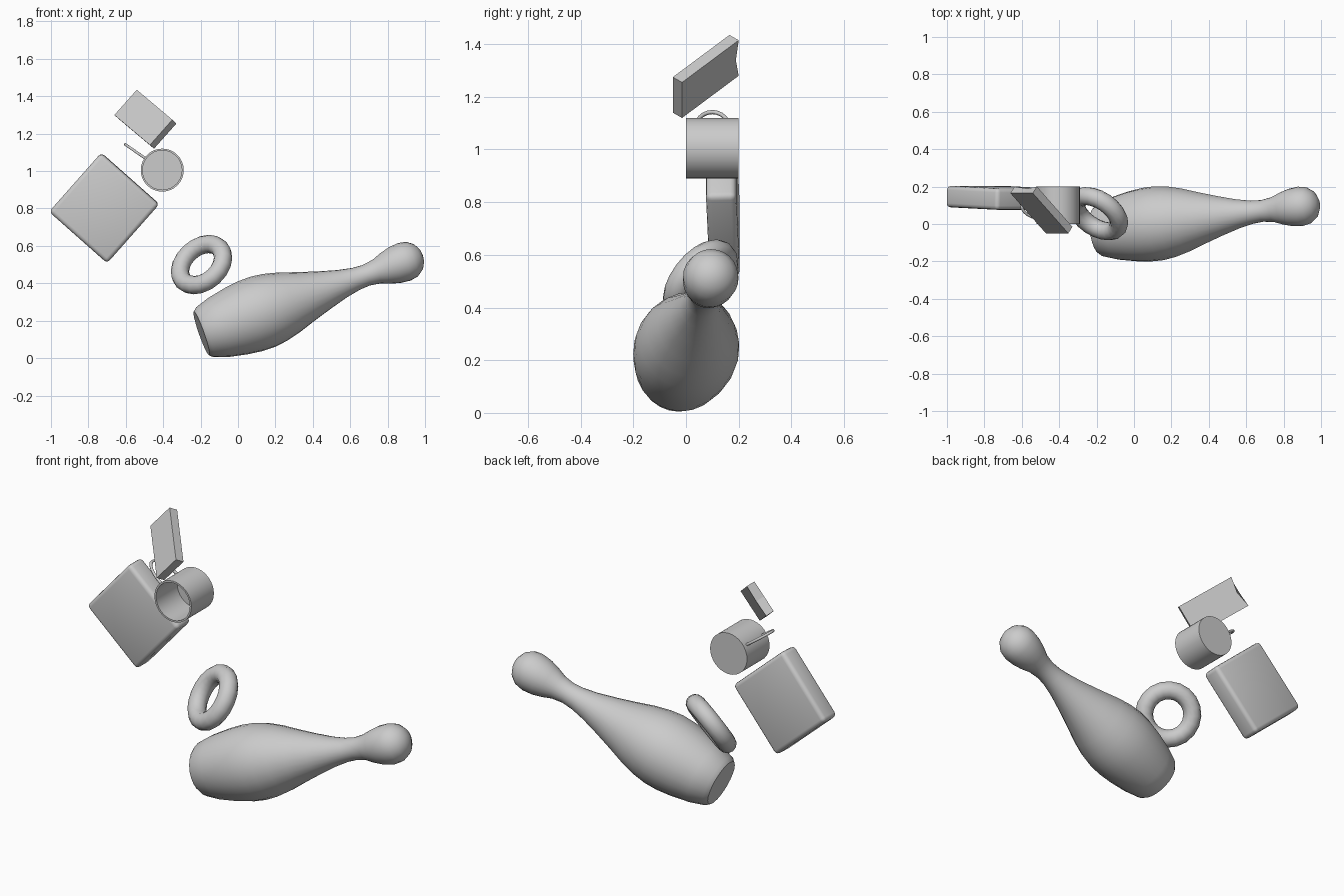
import bpy, bmesh, math
from mathutils import Vector, Matrix

if "Cube" in bpy.data.objects:
    bpy.data.objects.remove(bpy.data.objects["Cube"])


def make_object(name, bm, angle=None):
    bmesh.ops.recalc_face_normals(bm, faces=bm.faces)
    mesh = bpy.data.meshes.new(name)
    bm.to_mesh(mesh)
    bm.free()
    ob = bpy.data.objects.new(name, mesh)
    bpy.context.collection.objects.link(ob)
    if angle:
        bpy.ops.object.select_all(action='DESELECT')
        ob.select_set(True)
        bpy.context.view_layer.objects.active = ob
        bpy.ops.object.shade_smooth_by_angle(angle=math.radians(angle))
    return ob


def lathe(name, profile, segments, base, axis, angle):
    """Revolve (radius, height) points about an axis starting at base."""
    bm = bmesh.new()
    verts = [bm.verts.new((r, 0, h)) for r, h in profile]
    edges = [bm.edges.new(pair) for pair in zip(verts, verts[1:])]
    bmesh.ops.spin(bm, geom=verts + edges, cent=(0, 0, 0), axis=(0, 0, 1),
                   angle=math.tau, steps=segments, use_duplicate=False)
    bmesh.ops.remove_doubles(bm, verts=bm.verts, dist=0.0005)
    turn = Vector(axis).to_track_quat('Z', 'Y').to_matrix().to_4x4()
    bm.transform(Matrix.Translation(base) @ turn)
    return make_object(name, bm, angle)


# Bowling pin lying on a slant
foot, head = Vector((-0.195, -0.035, 0.132)), Vector((0.895, 0.095, 0.517))
pin = [(0, 0), (.125, 0), (.142, .02), (.168, .1), (.188, .2), (.198, .28),
       (.199, .35), (.19, .42), (.17, .5), (.14, .59), (.106, .7), (.078, .8),
       (.062, .88), (.058, .94), (.067, 1.0), (.086, 1.05), (.1, 1.1),
       (.106, 1.157), (.098, 1.2), (.072, 1.237), (.035, 1.257), (0, 1.263)]
lathe("bowling_pin", pin, 24, foot, head - foot, 40)

# Ring-shaped pastry
ring = [(.131 + .049 * math.cos(a), .049 * math.sin(a))
        for a in (math.tau * i / 12 for i in range(13))]
lathe("ring_pastry", ring, 20, Vector((-0.195, 0.055, 0.5)), (.47, .69, -.54), 60)

# Mug, open towards the front
mug = [(0, 0), (.115, 0), (.115, .2), (.105, .2), (.105, .012), (0, .012)]
lathe("mug_body", mug, 32, Vector((-0.405, 0.2, 1.005)), (0, -1, 0), 30)

# Mug handle, a loop in the plane of the mug axis
outward = Vector((-.82, 0, .57))
curve = bpy.data.curves.new("mug_handle", 'CURVE')
curve.dimensions = '3D'
curve.bevel_depth = 0.008
curve.bevel_resolution = 1
curve.use_fill_caps = True
path = curve.splines.new('POLY')
path.points.add(12)
for i, p in enumerate(path.points):
    a = math.pi * i / 12
    pos = (Vector((-0.405, 0.1, 1.005)) + outward * (.11 + .13 * math.sin(a))
           + Vector((0, .07 * math.cos(a), 0)))
    p.co = (*pos, 1)
bpy.context.collection.objects.link(bpy.data.objects.new("mug_handle", curve))

# Rounded square slab
bm = bmesh.new()
bmesh.ops.create_cube(bm, size=1)
bmesh.ops.scale(bm, vec=(.415, .115, .42), verts=bm.verts)
bmesh.ops.bevel(bm, geom=bm.edges[:], offset=.022, segments=3, profile=.5,
                affect='EDGES')
bm.transform(Matrix.Translation((-0.715, 0.14, 0.803)) @
             Matrix.Rotation(math.radians(41.5), 4, 'Y') @
             Matrix.Rotation(math.radians(2), 4, 'X'))
make_object("square_slab", bm, 40)

# Tilted block with a dent in its upper back edge
long, wide, thick = (Vector((.19, -.215, -.16)), Vector((.12, 0, .135)),
                     Vector((-.022, -.035, .02)))
centre = Vector((-0.495, 0.075, 1.277))
outline = [(-.5, -.5), (.5, -.5), (.5, .5), (-.5, .5), (-.5, 0)]
bm = bmesh.new()
front = [bm.verts.new(centre + long * u + wide * v + thick * .5) for u, v in outline]
back = [bm.verts.new(centre + long * (u + (.05 if v == 0 else 0)) + wide * v
                     - thick * .5) for u, v in outline]
bm.faces.new(front)
bm.faces.new(back[::-1])
for i in range(5):
    j = (i + 1) % 5
    bm.faces.new((front[i], front[j], back[j], back[i]))
make_object("tilted_block", bm)
